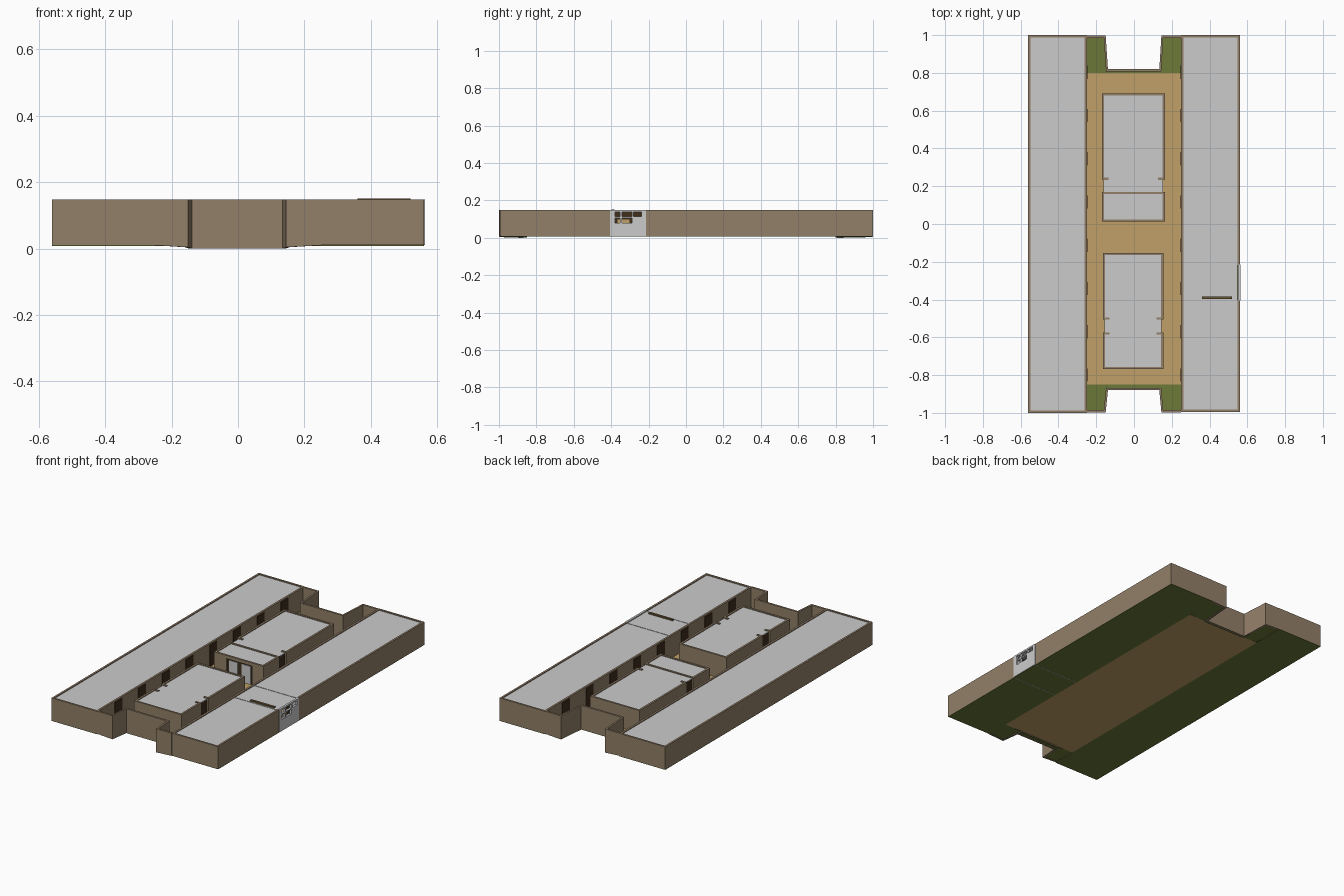
import bpy, bmesh

if "Cube" in bpy.data.objects:
    bpy.data.objects.remove(bpy.data.objects["Cube"])


def material(name, rgb):
    m = bpy.data.materials.new(name)
    m.diffuse_color = (*rgb, 1)
    m.use_nodes = True
    m.node_tree.nodes["Principled BSDF"].inputs["Base Color"].default_value = m.diffuse_color
    return m


BRICK = material("brick", (0.29, 0.215, 0.14))
SAND = material("sand", (0.53, 0.35, 0.135))
GRASS = material("grass", (0.15, 0.19, 0.04))
DARK = material("dark_wood", (0.05, 0.028, 0.012))
TIMBER = material("timber", (0.14, 0.09, 0.035))

T = 0.012                        # wall thickness
FLOOR, ROOF, TOP = 0.01, 0.143, 0.148


def finish(name, bm, mat):
    bmesh.ops.recalc_face_normals(bm, faces=bm.faces[:])
    me = bpy.data.meshes.new(name)
    bm.to_mesh(me)
    bm.free()
    if mat:
        me.materials.append(mat)
    ob = bpy.data.objects.new(name, me)
    bpy.context.collection.objects.link(ob)
    return ob


def boxes(name, dims, mat=None):
    """One object from several boxes (x0, x1, y0, y1, z0, z1)."""
    bm = bmesh.new()
    for x0, x1, y0, y1, z0, z1 in dims:
        vs = bmesh.ops.create_cube(bm, size=1)["verts"]
        for v in vs:
            v.co = ((x0 + x1) / 2 + v.co.x * (x1 - x0),
                    (y0 + y1) / 2 + v.co.y * (y1 - y0),
                    (z0 + z1) / 2 + v.co.z * (z1 - z0))
    return finish(name, bm, mat)


def strip(name, a, b, low, high, mat):
    """Solid band between two polylines; low/high are heights per point."""
    bm = bmesh.new()
    rings = []
    for p, q, l, h in zip(a, b, low, high):
        rings.append([bm.verts.new((*p, l)), bm.verts.new((*q, l)),
                      bm.verts.new((*q, h)), bm.verts.new((*p, h))])
    for r, s in zip(rings, rings[1:]):
        for i in range(4):
            j = (i + 1) % 4
            bm.faces.new((r[i], r[j], s[j], s[i]))
    bm.faces.new(rings[0])
    bm.faces.new(rings[-1])
    return finish(name, bm, mat)


def pierced(us, zs, holes):
    """Cells (u0, u1, z0, z1) of a wall grid, leaving out the holes."""
    return [(us[i], us[i + 1], zs[k], zs[k + 1])
            for i in range(len(us) - 1) for k in range(len(zs) - 1)
            if (i, k) not in holes]


# ground: sand court and grass under the long wings
boxes("court_floor", [(-0.25, 0.25, -0.85, 0.80, 0.008, FLOOR)], SAND)
boxes("wing_ground", [(-0.56, -0.25, -1, 1, 0.008, FLOOR),
                      (0.25, 0.56, -0.99, 1, 0.008, FLOOR)], GRASS)

# notched end walls with sloping grass behind them
LOW = [0.01, 0.004, 0, 0, 0.004, 0.01]
for name, s, notch, edge in (("front", -1, 0.88, 0.85), ("back", 1, 0.82, 0.80)):
    xs = [-0.25, -0.15, -0.138, 0.134, 0.145, 0.25]
    ys = [0.998, 0.998, notch, notch, 0.998, 0.998]
    dx = [0, -0.01, -0.01, 0.01, 0.01, 0]
    outer = [(x, s * y) for x, y in zip(xs, ys)]
    inner = [(x + d, s * (y - T)) for x, y, d in zip(xs, ys, dx)]
    strip(name + "_end_wall", outer, inner, LOW, [TOP] * 6, BRICK)
    court = [(x, s * edge) for x in xs]
    strip(name + "_grass", outer, court, [z + 0.001 for z in LOW],
          [z + 0.003 for z in LOW], GRASS)

# long wings: walls, roof and a row of dark doors on the court side
DOOR_Y = [-0.80 + 0.229 * i for i in range(8)]
SHOP = (-0.405, -0.215)
for name, s in (("left", -1), ("right", 1)):
    def span(a, b):
        return (min(s * a, s * b), max(s * a, s * b))
    end = -1 if s < 0 else -0.995
    out = span(0.56 - T, 0.56)
    runs = [(end, 1)] if s < 0 else [(end, SHOP[0]), (SHOP[1], 1)]
    walls = [(*out, a, b, FLOOR, TOP) for a, b in runs]
    walls += [(*span(0.25, 0.25 + T), end, 1, FLOOR, TOP)]
    walls += [(*span(0.25 + T, 0.56 - T), a, b, FLOOR, TOP)
              for a, b in ((end, end + T), (1 - T, 1))]
    boxes(name + "_wing_walls", walls, BRICK)
    boxes(name + "_wing_roof",
          [(*span(0.25 + T, 0.56 - T), end + T, 1 - T, ROOF - 0.004, ROOF)])
    boxes(name + "_wing_doors", [(*span(0.246, 0.252), y - 0.035, y + 0.035, FLOOR, 0.14)
                                 for y in DOOR_Y], DARK)

# shop front in the right wing, with real window openings
us = [SHOP[0], -0.38, -0.352, -0.342, -0.288, -0.28, -0.237, SHOP[1]]
zs = [FLOOR, 0.08, 0.107, 0.114, 0.138, TOP]
holes = {(1, 1), (1, 3), (3, 1), (3, 3), (5, 3)}
boxes("shop_front", [(0.55, 0.563, *c) for c in pierced(us, zs, holes)])
boxes("shop_back_panel", [(0.50, 0.504, SHOP[0], SHOP[1], FLOOR, ROOF - 0.004)], DARK)
boxes("shop_shelf", [(0.51, 0.54, -0.37, -0.30, FLOOR, 0.10)], SAND)
boxes("shop_partitions", [(0.262, 0.55, y - 0.002, y + 0.002, 0.007, 0.145) for y in SHOP])
boxes("roof_beam", [(0.36, 0.52, -0.397, -0.383, 0.135, 0.151)], TIMBER)


def hall(name, x0, x1, y0, y1, gap, stubs, front):
    """Court building; gap is the doorway span in both side walls."""
    walls = list(front)
    walls.append((x0, x1, y1 - T, y1, FLOOR, TOP))
    for a, b in ((x0, x0 + T), (x1 - T, x1)):
        walls += [(a, b, y0 + T, gap[0], FLOOR, TOP), (a, b, gap[1], y1 - T, FLOOR, TOP)]
    for y in stubs:
        walls += [(x0 + 0.004, x0 + 0.035, y - 0.006, y + 0.006, FLOOR, TOP),
                  (x1 - 0.035, x1 - 0.004, y - 0.006, y + 0.006, FLOOR, TOP)]
    boxes(name + "_walls", walls, BRICK)
    boxes(name + "_roof", [(x0 + 0.009, x1 - 0.009, y0 + T, y1 - T, ROOF - 0.004, ROOF)])
    boxes(name + "_side_doors", [(x0 + 0.010, x0 + 0.014, *gap, FLOOR, 0.139),
                                 (x1 - 0.014, x1 - 0.010, *gap, FLOOR, 0.139)], DARK)


# front hall: plain wall, doors mid-side
hall("front_hall", -0.165, 0.155, -0.768, -0.153, (-0.575, -0.505), (-0.58, -0.5),
     [(-0.165, 0.155, -0.768, -0.768 + T, FLOOR, TOP)])

# back hall: entrance in the front wall, cross wall behind the porch room
entrance = [(a, b, 0.012, 0.012 + T, c, d) for a, b, c, d in
            pierced([-0.17, -0.085, 0.085, 0.163], [FLOOR, 0.128, TOP], {(1, 0)})]
hall("back_hall", -0.17, 0.163, 0.012, 0.692, (0.17, 0.235), (0.24,),
     entrance + [(-0.17, 0.163, 0.158, 0.17, FLOOR, TOP)])
boxes("entrance_backing", [(-0.085, 0.085, 0.021, 0.024, FLOOR, 0.128)], DARK)
boxes("entrance_doors", [(a, a + 0.06, 0.016, 0.021, FLOOR, 0.12) for a in (-0.073, 0.013)])
